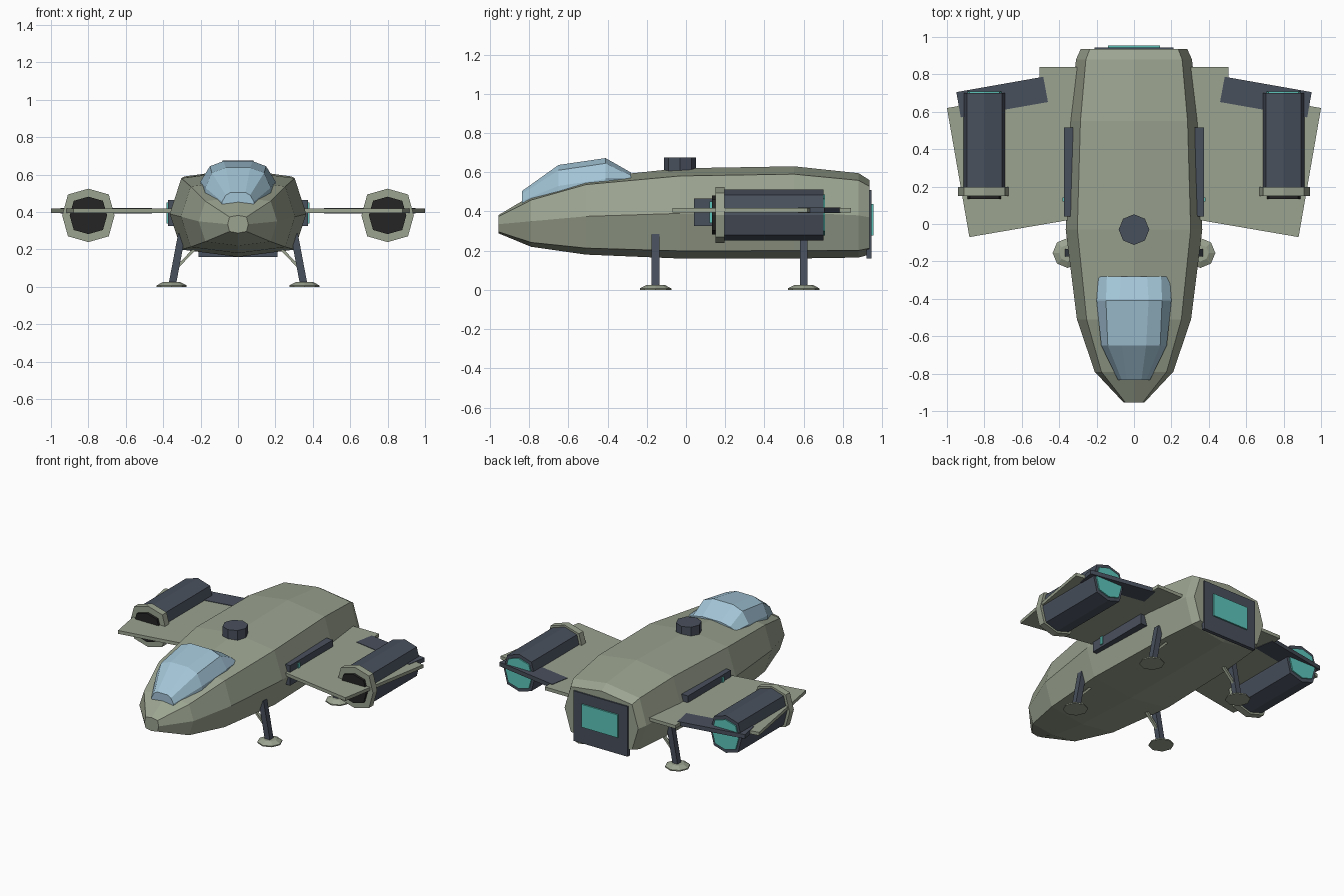
import bpy, bmesh
from mathutils import Vector

if "Cube" in bpy.data.objects:
    bpy.data.objects.remove(bpy.data.objects["Cube"])


def material(name, rgb):
    m = bpy.data.materials.new(name)
    m.diffuse_color = (*rgb, 1)
    m.use_nodes = True
    m.node_tree.nodes["Principled BSDF"].inputs["Base Color"].default_value = m.diffuse_color
    return m


HULL = material("sage grey", (0.33, 0.37, 0.28))
DARK = material("slate", (0.066, 0.08, 0.108))
GLASS = material("pale blue glass", (0.36, 0.55, 0.67))
GLOW = material("teal glow", (0.11, 0.56, 0.50))
BLACK = material("intake black", (0.017, 0.018, 0.017))


def loft(name, rings, mat):
    """Skin matching closed rings of points and cap both ends."""
    bm = bmesh.new()
    vs = [[bm.verts.new(p) for p in r] for r in rings]
    n = len(vs[0])
    for a, b in zip(vs, vs[1:]):
        for i in range(n):
            j = (i + 1) % n
            bm.faces.new((a[i], a[j], b[j], b[i]))
    bm.faces.new(vs[0])
    bm.faces.new(vs[-1])
    bmesh.ops.recalc_face_normals(bm, faces=bm.faces)
    me = bpy.data.meshes.new(name)
    bm.to_mesh(me)
    bm.free()
    me.materials.append(mat)
    ob = bpy.data.objects.new(name, me)
    bpy.context.collection.objects.link(ob)
    return ob


def squircle(x, y, z, w, h, k):
    """Eight-sided boxy oval across the y axis."""
    pts = [(0, 1), (k, k), (1, 0), (k, -k), (0, -1), (-k, -k), (-1, 0), (-k, k)]
    return [(x + w * a, y, z + h * b) for a, b in pts]


def box(name, x, y, z, mat):
    return loft(name, [[(x[0], v, z[0]), (x[1], v, z[0]),
                        (x[1], v, z[1]), (x[0], v, z[1])] for v in y], mat)


def plate(name, outline, z0, z1, mat):
    return loft(name, [[(x, y, z) for x, y in outline] for z in (z0, z1)], mat)


def strut(name, a, b, t, mat):
    """Square bar between two points."""
    return loft(name, [[(p[0] + t * i, p[1] + t * j, p[2])
                        for i, j in ((-1, -1), (1, -1), (1, 1), (-1, 1))]
                       for p in (a, b)], mat)


def disc(name, x, y, levels, mat):
    """Octagonal disc from (radius, z) levels."""
    rings = []
    for r, z in levels:
        v = [Vector((r, 0)), Vector((r, r)) * 0.7071, Vector((0, r)), Vector((-r, r)) * 0.7071]
        rings.append([(x + s * p.x, y + s * p.y, z) for s in (1, -1) for p in v])
    return loft(name, rings, mat)


# Fuselage
loft("hull", [squircle(0, y, z, w, h, 0.83) for y, w, z, h in (
    (-0.955, 0.055, 0.335, 0.047), (-0.79, 0.21, 0.35, 0.13),
    (-0.51, 0.305, 0.375, 0.195), (-0.03, 0.365, 0.39, 0.23),
    (0.55, 0.345, 0.395, 0.235), (0.88, 0.31, 0.38, 0.215),
    (0.935, 0.285, 0.37, 0.19))], HULL)

# Canopy: base, shoulder and roof widths and heights at each station
rings = []
for y, wb, zb, ws, zs, wt, zt in (
        (-0.835, 0.085, 0.455, 0.065, 0.49, 0.04, 0.505),
        (-0.65, 0.175, 0.53, 0.14, 0.61, 0.065, 0.637),
        (-0.41, 0.20, 0.565, 0.15, 0.645, 0.078, 0.672),
        (-0.28, 0.19, 0.565, 0.145, 0.583, 0.07, 0.598)):
    half = [(wb, zb - 0.06), (wb, zb), (ws, zs), (wt, zt)]
    rings.append([(x, y, z) for x, z in half] + [(-x, y, z) for x, z in reversed(half)])
loft("canopy", rings, GLASS)

# Roof turret and main exhaust
disc("roof_turret", 0, -0.03, [(0.082, 0.59), (0.082, 0.675)], DARK)
box("exhaust_panel", (-0.21, 0.21), (0.92, 0.945), (0.16, 0.51), DARK)
box("exhaust_glow", (-0.14, 0.14), (0.94, 0.955), (0.277, 0.437), GLOW)

for s, side in ((1, "right"), (-1, "left")):
    # Wing with square root tab, and skewed flap
    plate("wing_" + side, [(s * x, y) for x, y in (
        (0.28, 0.033), (0.88, -0.07), (1.0, 0.62), (0.505, 0.707),
        (0.505, 0.84), (0.28, 0.84))], 0.395, 0.418, HULL)
    plate("flap_" + side, [(s * x, y) for x, y in (
        (0.46, 0.652), (0.485, 0.787), (0.95, 0.705), (0.926, 0.57))], 0.392, 0.421, DARK)

    # Side rail with light strip
    box("side_rail_" + side, (s * 0.32, s * 0.375), (0.04, 0.515), (0.325, 0.465), DARK)
    box("rail_light_" + side, (s * 0.37, s * 0.383), (0.12, 0.142), (0.34, 0.45), GLOW)

    # Engine pod
    for part, y0, y1, w, h, mat in (
            ("engine_body", 0.19, 0.70, 0.12, 0.13, DARK),
            ("engine_collar", 0.15, 0.197, 0.14, 0.143, HULL),
            ("engine_intake", 0.133, 0.16, 0.10, 0.10, BLACK),
            ("engine_glow", 0.69, 0.709, 0.102, 0.105, GLOW)):
        loft(f"{part}_{side}", [squircle(s * 0.80, y, 0.382, w, h, 0.78) for y in (y0, y1)], mat)

    # Landing gear
    for y, end in ((-0.155, "front"), (0.60, "rear")):
        tag = f"_{end}_{side}"
        disc("foot_pad" + tag, s * 0.355, y, [(0.08, 0), (0.08, 0.008), (0.045, 0.026)], HULL)
        strut("leg" + tag, (s * 0.35, y, 0.02), (s * 0.30, y, 0.285), 0.02, DARK)
        strut("leg_brace" + tag, (s * 0.325, y, 0.105), (s * 0.22, y, 0.215), 0.01, HULL)
